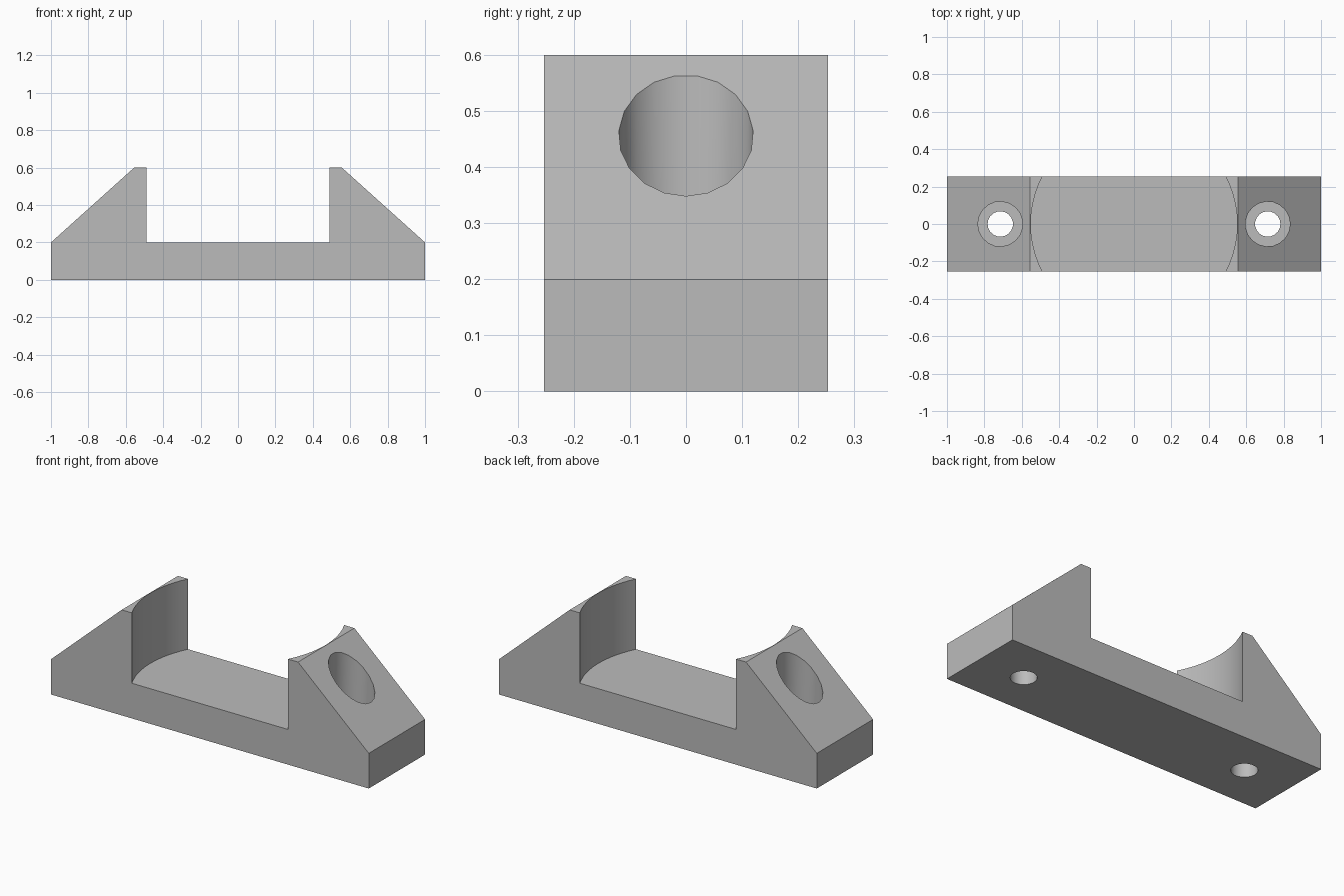
import bpy, bmesh
from math import sin, cos, tau, radians
from mathutils import Vector

cube = bpy.data.objects.get("Cube")
if cube:
    bpy.data.objects.remove(cube, do_unlink=True)

HALF_DEPTH = 0.253
BASE_TOP = 0.2
HEIGHT = 0.6

grey = bpy.data.materials.new("plain_grey")
grey.use_nodes = True
colour = (0.5, 0.5, 0.5, 1)
grey.diffuse_color = colour
for node in grey.node_tree.nodes:
    if node.type == 'BSDF_PRINCIPLED':
        node.inputs["Base Color"].default_value = colour


def prism(name, points, sweep):
    """Extrude a closed outline along a vector."""
    bm = bmesh.new()
    face = bm.faces.new([bm.verts.new(p) for p in points])
    extruded = bmesh.ops.extrude_face_region(bm, geom=[face], use_keep_orig=True)
    moved = [v for v in extruded["geom"] if isinstance(v, bmesh.types.BMVert)]
    bmesh.ops.translate(bm, verts=moved, vec=Vector(sweep))
    bmesh.ops.recalc_face_normals(bm, faces=bm.faces[:])
    mesh = bpy.data.meshes.new(name)
    bm.to_mesh(mesh)
    bm.free()
    mesh.materials.append(grey)
    obj = bpy.data.objects.new(name, mesh)
    bpy.context.collection.objects.link(obj)
    return obj


def drill(target, x, radius, bottom, sides, facing=1):
    """Cut an upright round hole that is open at the top."""
    ring = [(x + facing * radius * cos(tau * i / sides),
             radius * sin(tau * i / sides), bottom) for i in range(sides)]
    cutter = prism("hole_cutter", ring, (0, 0, 1))
    cutter.hide_render = True
    bpy.context.view_layer.objects.active = target
    mod = target.modifiers.new("hole", 'BOOLEAN')
    mod.operation = 'DIFFERENCE'
    mod.solver = 'EXACT'
    mod.object = cutter
    bpy.ops.object.modifier_apply(modifier=mod.name)
    bpy.data.objects.remove(cutter, do_unlink=True)


# Body with sloping ends
right_side = [(1, 0), (1, BASE_TOP), (0.555, HEIGHT)]
outline = right_side + [(-x, z) for x, z in reversed(right_side)]
bracket = prism("cradle_bracket", [(x, -HALF_DEPTH, z) for x, z in outline],
                (0, 2 * HALF_DEPTH, 0))

# Round cradle between the two ends
drill(bracket, 0, 0.552, BASE_TOP, 64)

# Counterbored screw holes
for side in (-1, 1):
    drill(bracket, side * 0.715, 0.12, BASE_TOP, 19, side)
    drill(bracket, side * 0.715, 0.068, -0.1, 19, side)

bpy.ops.object.select_all(action='DESELECT')
bracket.select_set(True)
bpy.context.view_layer.objects.active = bracket
bpy.ops.object.shade_smooth_by_angle(angle=radians(30))
